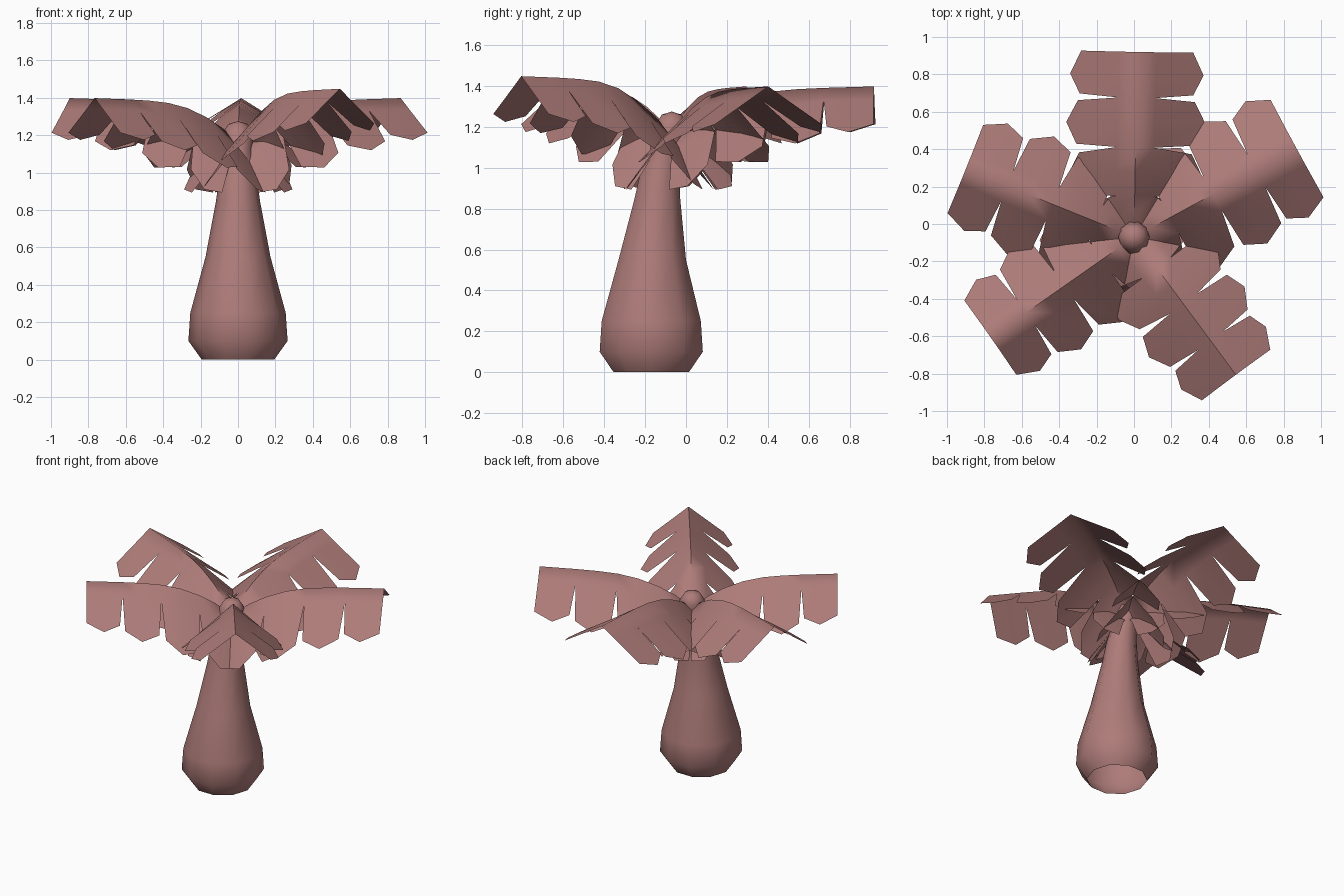
import bpy, math

if "Cube" in bpy.data.objects:
    bpy.data.objects.remove(bpy.data.objects["Cube"])

mat = bpy.data.materials.new("warm_brown")
mat.diffuse_color = (0.42, 0.2, 0.19, 1)
mat.use_nodes = True
mat.node_tree.nodes["Principled BSDF"].inputs["Base Color"].default_value = mat.diffuse_color


def add_object(name, verts, faces, angle):
    me = bpy.data.meshes.new(name)
    me.from_pydata(verts, [], faces)
    ob = bpy.data.objects.new(name, me)
    bpy.context.collection.objects.link(ob)
    me.materials.append(mat)
    bpy.ops.object.select_all(action='DESELECT')
    ob.select_set(True)
    bpy.context.view_layer.objects.active = ob
    bpy.ops.object.shade_smooth_by_angle(angle=math.radians(angle))
    return ob


# Leaning trunk, open underneath: (z, centre y, radius)
rings = [(0, -0.17, 0.19), (0.1, -0.17, 0.26), (0.25, -0.17, 0.25),
         (0.55, -0.165, 0.17), (0.85, -0.14, 0.115), (1.0, -0.125, 0.096),
         (1.13, -0.09, 0.075), (1.21, -0.07, 0.082), (1.26, -0.07, 0.05)]
N = 10
verts, faces = [], []
for z, cy, r in rings:
    for i in range(N):
        a = 2 * math.pi * i / N
        verts.append((r * 1.02 * math.cos(a), cy + r * 1.02 * math.sin(a), z))
for k in range(len(rings) - 1):
    for i in range(N):
        j = (i + 1) % N
        faces.append((k * N + i, k * N + j, (k + 1) * N + j, (k + 1) * N + i))
tip = len(verts)
verts.append((0, -0.07, 1.275))
top = (len(rings) - 1) * N
faces += [(top + i, top + (i + 1) % N, tip) for i in range(N)]
add_object("trunk", verts, faces, 60)

# Height of the frond rib against distance from the trunk
RIB = [(0, 1.16), (0.1, 1.235), (0.215, 1.295), (0.35, 1.345),
       (0.48, 1.372), (0.65, 1.388), (0.99, 1.398)]


def rib_z(d, rise):
    d = max(0, min(d, 0.99))
    for (a, za), (b, zb) in zip(RIB, RIB[1:]):
        if d <= b:
            return za + (zb - za) * (d - a) / (b - a) + rise * min(1, d / 0.4)


# Leaflets: rib start, rib end, tip distance, half width, drop
LEAFLETS = [(0.0, 0.22, 0.08, 0.29, 0.31), (0.22, 0.48, 0.33, 0.36, 0.31),
            (0.48, 0.745, 0.61, 0.375, 0.265), (0.745, 0.99, 0.87, 0.36, 0.22)]


def frond(name, degrees, length, taper, rise):
    a = math.radians(degrees)
    ux, uy = math.cos(a), math.sin(a)
    verts, faces = [], []

    def point(d, perp, drop):
        w = perp * (1 + (taper - 1) * max(d, 0))
        s = d * length
        verts.append((ux * s - uy * w, -0.07 + uy * s + ux * w,
                      rib_z(d, rise) - drop))
        return len(verts) - 1

    # shared rib and a line of notch points on each side
    ds = []
    for s, e, *_ in LEAFLETS:
        ds += [s, (s + e) / 2]
    ds.append(0.99)
    ridge = [point(d, 0, 0) for d in ds]
    for side in (1, -1):
        inner = [point(d, side * 0.1, LEAFLETS[min(i // 2, 3)][4] * 0.28)
                 for i, d in enumerate(ds)]
        for i in range(len(ds) - 1):
            f = (ridge[i], ridge[i + 1], inner[i + 1], inner[i])
            faces.append(f if side < 0 else f[::-1])
        for k, (s, e, t, w, drop) in enumerate(LEAFLETS):
            lean = t - (s + e) / 2
            end = 0 if k == 3 else 0.016
            o1 = point(e - end + lean * 0.8, side * w * 0.84, drop * 0.84)
            tp = point(t, side * w, drop)
            o0 = point(s + 0.016 + lean * 0.8, side * w * 0.85, drop * 0.86)
            i0, im, i1 = inner[2 * k:2 * k + 3]
            for f in ((i0, im, tp, o0), (im, i1, o1, tp)):
                faces.append(f if side < 0 else f[::-1])
    add_object(name, verts, faces, 75)


# Crown of five fronds: direction, length, end width factor, extra rise
FRONDS = [(89, 1.0, 0.99, 0), (28.5, 1.0, 0.98, 0), (158, 0.98, 0.84, 0),
          (215, 0.945, 0.8, 0), (-53.5, 0.925, 0.75, 0.05)]
for n, f in enumerate(FRONDS, 1):
    frond("frond_%d" % n, *f)
